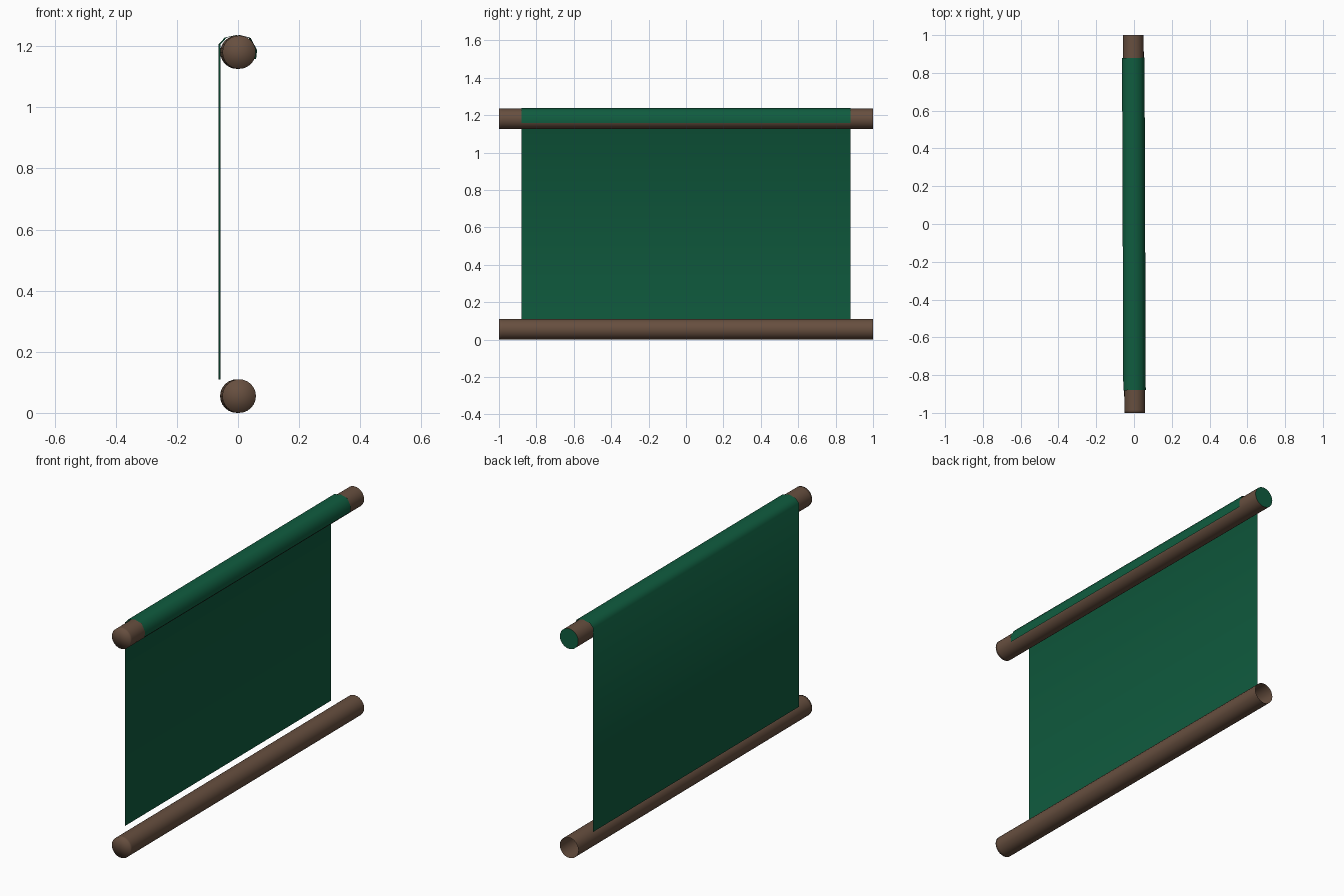
import bpy, bmesh, math

if "Cube" in bpy.data.objects:
    bpy.data.objects.remove(bpy.data.objects["Cube"])

YAW = 0.0037  # the whole piece sits very slightly turned


def material(name, rgb):
    m = bpy.data.materials.new(name)
    m.diffuse_color = (*rgb, 1)
    m.use_nodes = True
    m.node_tree.nodes["Principled BSDF"].inputs["Base Color"].default_value = m.diffuse_color
    return m


brown = material("brown wood", (0.135, 0.078, 0.05))
green = material("green cloth", (0.005, 0.108, 0.05))


def finish(bm, name, mats):
    me = bpy.data.meshes.new(name)
    bm.to_mesh(me)
    bm.free()
    for m in mats:
        me.materials.append(m)
    ob = bpy.data.objects.new(name, me)
    bpy.context.collection.objects.link(ob)
    ob.rotation_euler.z = YAW
    return ob


def roller(name, z, r, capped, sides=24):
    """Rod along y: soft-shaded front end, back end open or with a green cap."""
    bm = bmesh.new()
    rings = []
    for y in (-1, -0.985, 1):
        rings.append([bm.verts.new((r * math.cos(2 * math.pi * i / sides), y,
                                    z + r * math.sin(2 * math.pi * i / sides)))
                      for i in range(sides)])
    centre = bm.verts.new((0, -1, z))
    for i in range(sides):
        j = (i + 1) % sides
        for a, b in zip(rings, rings[1:]):
            bm.faces.new((a[i], b[i], b[j], a[j]))
        bm.faces.new((centre, rings[0][i], rings[0][j]))
    for f in bm.faces:
        f.smooth = True
    if capped:
        cap = bm.faces.new(rings[-1][::-1])
        cap.material_index = 1
    bm.normal_update()
    return finish(bm, name, [brown, green] if capped else [brown])


# rods
roller("bottom_rod", 0.055, 0.055, False)
roller("top_rod", 1.18, 0.0545, True)

# cloth sheet hanging behind the rods and wrapped over the top one
profile = [(-0.06, 0.11), (-0.06, 1.206), (-0.04, 1.228), (0, 1.237),
           (0.038, 1.227), (0.059, 1.187), (0.056, 1.158)]
bm = bmesh.new()
pairs = [(bm.verts.new((x, -0.88, z)), bm.verts.new((x, 0.88, z))) for x, z in profile]
for (a, b), (c, d) in zip(pairs, pairs[1:]):
    f = bm.faces.new((a, c, d, b))
    f.smooth = True
bm.normal_update()
finish(bm, "hanging_cloth", [green])
